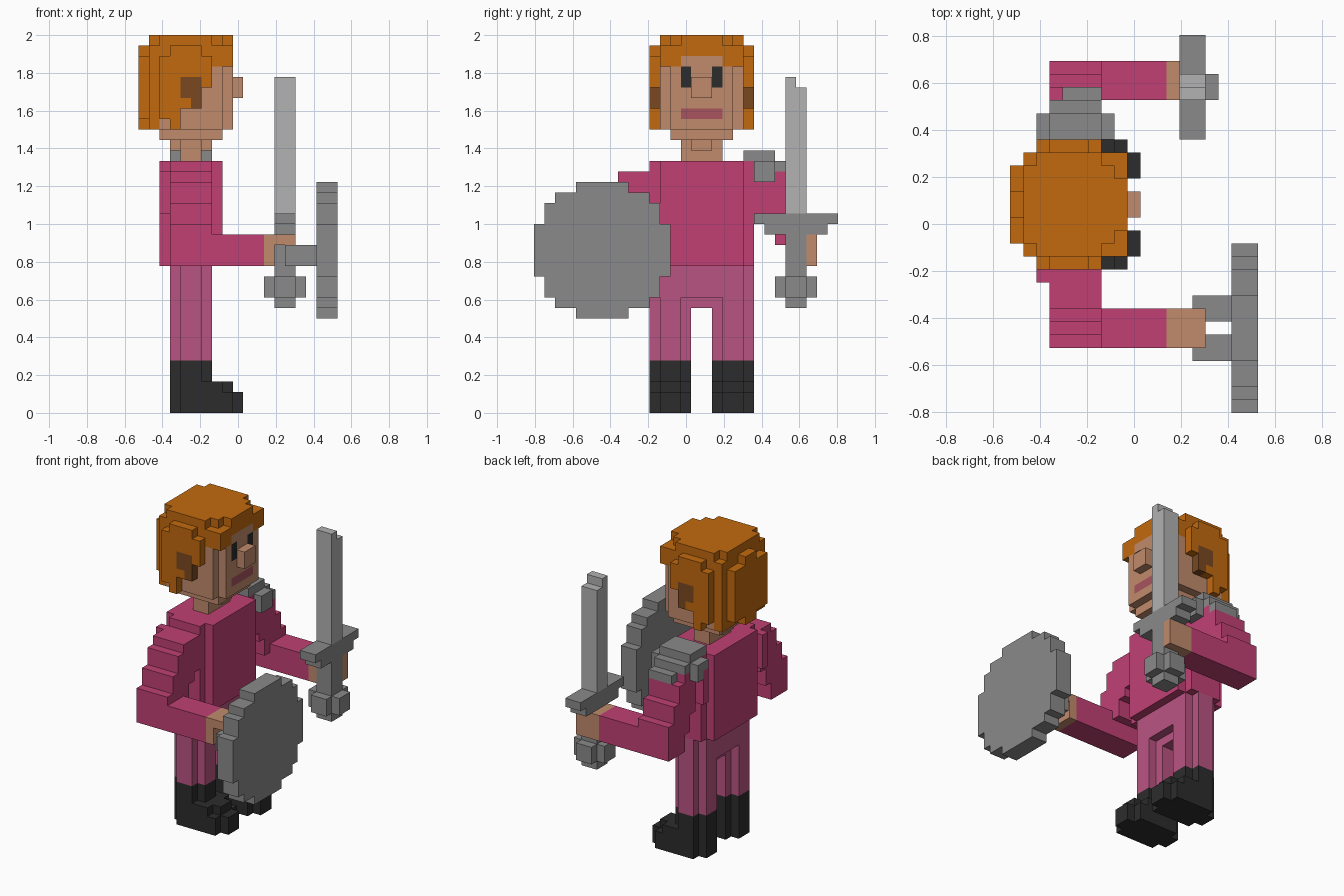
import bpy, bmesh
from mathutils import Vector

old = bpy.data.objects.get("Cube")
if old:
    bpy.data.objects.remove(old, do_unlink=True)

U = 2 / 36                       # block size
ORIGIN = Vector((9.5, 14.5, 0))  # grid point under the model's centre
MID = 16                         # body's mirror plane along y, in blocks


def make_material(name, rgb):
    lin = [((c / 255 + 0.055) / 1.055) ** 2.4 for c in rgb] + [1]
    m = bpy.data.materials.new(name)
    m.use_nodes = True
    m.diffuse_color = lin
    m.node_tree.nodes["Principled BSDF"].inputs["Base Color"].default_value = lin
    return m


MATS = {n: make_material(n, c) for n, c in {
    "shirt_pink": (192, 64, 116), "trouser_pink": (186, 84, 130),
    "boot_black": (44, 44, 44), "skin": (192, 139, 108),
    "hair_orange": (194, 106, 14), "ear_brown": (122, 72, 32),
    "lip_mauve": (168, 84, 94), "steel_grey": (138, 138, 138),
    "blade_grey": (178, 178, 178)}.items()}


def box(x, y, z):
    return {(i, j, k) for i in range(*x) for j in range(*y) for k in range(*z)}


def boxes(*items):
    return set().union(*(box(*b) for b in items))


def mirror(cells):
    return {(i, 2 * MID - 1 - j, k) for i, j, k in cells}


DIRS = [Vector(d) for d in ((1, 0, 0), (-1, 0, 0), (0, 1, 0), (0, -1, 0), (0, 0, 1), (0, 0, -1))]


def build(name, cells, mat, painted=None):
    """Skin a set of blocks; painted maps a material name to its blocks."""
    painted = painted or {}
    names = [mat] + list(painted)
    paint = {c: names.index(n) for n, group in painted.items() for c in group}
    bm = bmesh.new()
    verts = {}

    def vert(p):
        key = tuple(round(v) for v in p)
        if key not in verts:
            verts[key] = bm.verts.new((Vector(key) - ORIGIN) * U)
        return verts[key]

    for c in sorted(cells):
        for d in DIRS:
            if tuple(int(v) for v in Vector(c) + d) in cells:
                continue
            a = Vector((abs(d.y) + abs(d.z), abs(d.x), 0)) / 2
            b = d.cross(a)
            m = Vector(c) + Vector((0.5, 0.5, 0.5)) + d / 2
            f = bm.faces.new([vert(m + s * a + t * b) for s, t in ((-1, -1), (1, -1), (1, 1), (-1, 1))])
            f.material_index = paint.get(c, 0)
    me = bpy.data.meshes.new(name)
    bm.to_mesh(me)
    bm.free()
    for n in names:
        me.materials.append(MATS[n])
    ob = bpy.data.objects.new(name, me)
    bpy.context.collection.objects.link(ob)


def pair(name, cells, mat):
    build("right_" + name, cells, mat)
    build("left_" + name, mirror(cells), mat)


# Boots and legs
pair("boot", boxes(((3, 7), (12, 14), (0, 5)), ((4, 6), (11, 15), (0, 5)),
                   ((3, 10), (12, 14), (0, 2)), ((4, 9), (11, 15), (0, 2)),
                   ((3, 9), (12, 14), (2, 3)), ((4, 8), (11, 15), (2, 3))), "boot_black")
pair("leg", boxes(((3, 7), (12, 14), (5, 11)), ((4, 6), (11, 15), (5, 11))), "trouser_pink")
build("hips", boxes(((3, 7), (12, 20), (11, 14)), ((4, 6), (11, 21), (11, 14)),
                    ((4, 6), (15, 17), (10, 11))), "trouser_pink")

# Torso and neck
build("torso", boxes(((2, 8), (12, 20), (14, 24)), ((3, 7), (11, 21), (14, 24))), "shirt_pink")
build("neck", boxes(((4, 6), (14, 18), (24, 26)), ((3, 7), (15, 17), (25, 26))), "skin")

# Sleeves step outward from shoulder to forearm
sleeve = boxes(((3, 7), (8, 11), (22, 23)), ((2, 7), (10, 11), (19, 23)),
               ((3, 7), (7, 11), (20, 22)), ((3, 7), (6, 10), (18, 20)),
               ((3, 7), (5, 9), (16, 18)), ((3, 12), (5, 8), (14, 17)))
pair("sleeve", sleeve, "shirt_pink")
grip = box((13, 15), (24, 26), (10, 18))
hand = boxes(((12, 15), (5, 8), (16, 17)), ((12, 13), (5, 8), (14, 16)))
build("right_hand", hand, "skin")
build("left_hand", box((12, 15), (24, 27), (14, 17)) - grip, "skin")

# Left shoulder armour
build("shoulder_pad", boxes(((3, 7), (20, 23), (24, 25)), ((2, 8), (21, 23), (22, 24)),
                            ((3, 7), (20, 24), (22, 24)), ((4, 7), (23, 25), (21, 23))), "steel_grey")

# Sword
build("sword_hilt", grip | boxes(((12, 16), (24, 26), (11, 13)), ((13, 15), (23, 27), (11, 13)),
                                 ((13, 15), (22, 28), (17, 18)), ((13, 15), (21, 29), (18, 19))),
      "steel_grey")
build("sword_blade", boxes(((13, 15), (24, 26), (19, 31)), ((13, 15), (24, 25), (31, 32))), "blade_grey")

# Round shield with two grips behind it
disc = {c for c in box((17, 19), (0, 13), (9, 22)) if (c[1] - 6) ** 2 + (c[2] - 15) ** 2 <= 42}
build("shield", disc | boxes(((14, 17), (4, 6), (14, 16)), ((14, 17), (7, 9), (14, 16))), "steel_grey")

# Head with painted eyes and mouth
face = boxes(((2, 8), (13, 19), (26, 27)), ((2, 8), (12, 20), (27, 33)),
             ((2, 9), (13, 19), (27, 33)), ((2, 9), (14, 18), (33, 34)),
             ((9, 10), (15, 17), (30, 32)))
eye = box((8, 9), (14, 15), (31, 33))
build("head", face, "skin", {"boot_black": eye | mirror(eye),
                             "lip_mauve": box((8, 9), (14, 18), (28, 29))})

# Hair: a rounded block cut back along a stepped hairline
hairline = {27: 4, 28: 4, 29: 5, 30: 6, 31: 7, 32: 8}


def in_hair(c):
    x, y, z = c
    r = (abs(x - 4) / 4.4) ** 3 + (abs(y + 0.5 - MID) / 5) ** 3 + (abs(z - 30.5) / 5.7) ** 3
    return r <= 1 and x < hairline.get(z, 9)


hair = {c for c in box((0, 9), (11, 21), (27, 36)) if in_hair(c)}
hair |= boxes(((8, 9), (12, 20), (33, 35)), ((8, 9), (14, 18), (35, 36)), ((7, 8), (12, 20), (32, 33)))
ear = boxes(((4, 6), (11, 12), (30, 32)), ((5, 6), (11, 12), (29, 30)))
ears = ear | mirror(ear)
build("hair", (hair - face) - ears, "hair_orange")
build("ears", ears, "ear_brown")
